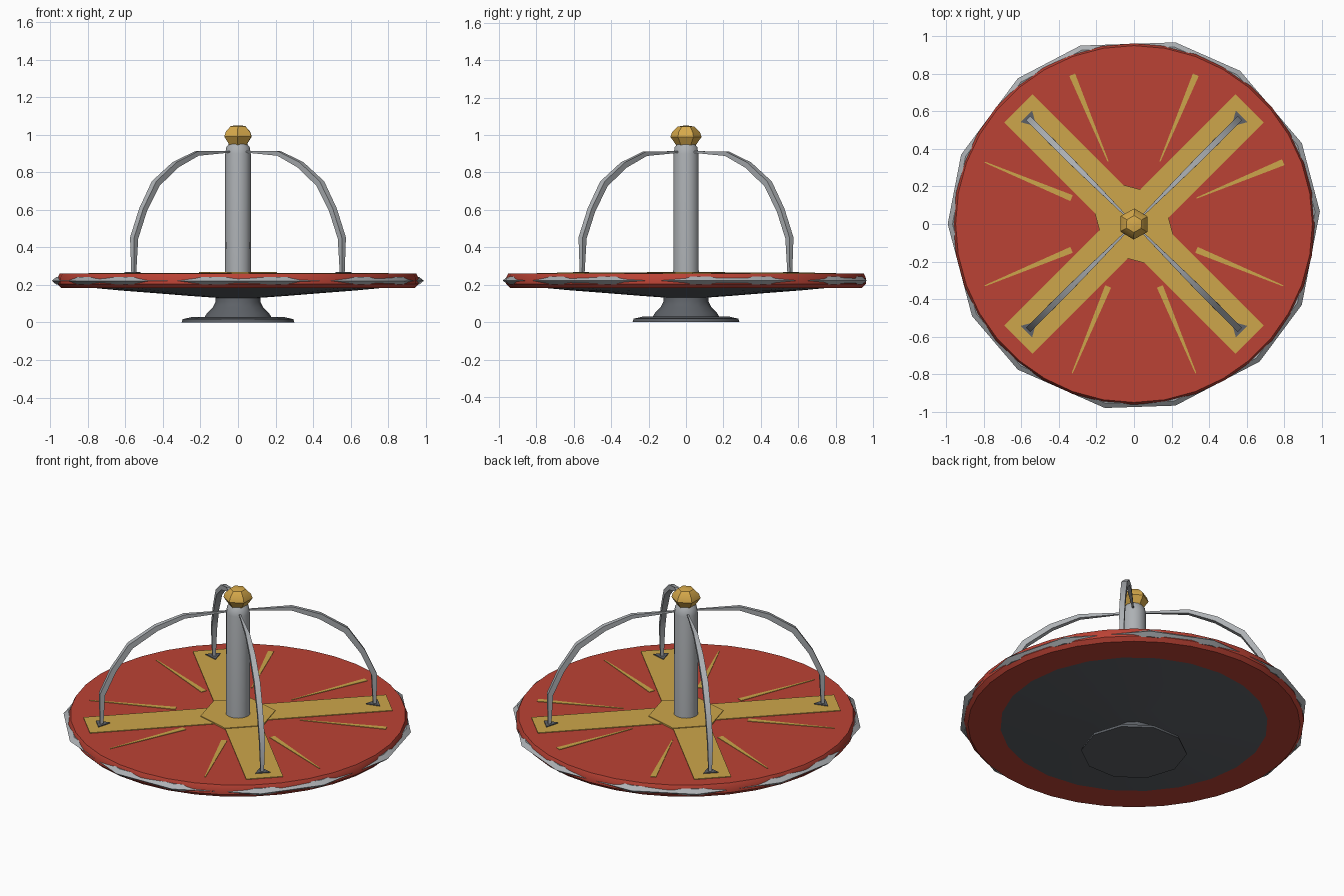
import bpy, bmesh, math
from math import sin, cos, pi, radians
from mathutils import Vector

if "Cube" in bpy.data.objects:
    bpy.data.objects.remove(bpy.data.objects["Cube"])


def mat(name, c):
    m = bpy.data.materials.new(name)
    m.diffuse_color = (*c, 1)
    m.use_nodes = True
    m.node_tree.nodes["Principled BSDF"].inputs["Base Color"].default_value = m.diffuse_color
    return m


RED = mat("red paint", (0.50, 0.055, 0.035))
GOLD = mat("yellow paint", (0.61, 0.38, 0.07))
BRASS = mat("brass", (0.68, 0.40, 0.07))
STEEL = mat("steel", (0.42, 0.44, 0.46))
IRON = mat("dark iron", (0.11, 0.12, 0.135))


def finish(name, bm, material, smooth=None):
    bmesh.ops.recalc_face_normals(bm, faces=bm.faces)
    me = bpy.data.meshes.new(name)
    bm.to_mesh(me)
    bm.free()
    me.materials.append(material)
    ob = bpy.data.objects.new(name, me)
    bpy.context.collection.objects.link(ob)
    if smooth:
        bpy.ops.object.select_all(action='DESELECT')
        bpy.context.view_layer.objects.active = ob
        ob.select_set(True)
        bpy.ops.object.shade_smooth_by_angle(angle=radians(smooth))
    return ob


def skin(bm, rings, closed=False):
    """Bridge successive vertex rings; cap the ends unless closed."""
    rings = [[bm.verts.new(p) for p in r] for r in rings]
    n = len(rings[0])
    for i in range(len(rings) if closed else len(rings) - 1):
        a, b = rings[i], rings[(i + 1) % len(rings)]
        for j in range(n):
            k = (j + 1) % n
            bm.faces.new((a[j], a[k], b[k], b[j]))
    if not closed:
        bm.faces.new(rings[0])
        bm.faces.new(rings[-1])


def lathe(name, profile, sides, material, smooth=35, turn=0.0):
    bm = bmesh.new()
    skin(bm, [[(r * cos(turn + 2 * pi * j / sides), r * sin(turn + 2 * pi * j / sides), z)
               for j in range(sides)] for r, z in profile])
    return finish(name, bm, material, smooth)


def plate(name, outline, z, thick, material):
    """Thin flat shape lying on the deck."""
    bm = bmesh.new()
    skin(bm, [[(x, y, h) for x, y in outline] for h in (z, z + thick)])
    return finish(name, bm, material)


# Foot, pedestal and shallow dish under the deck
lathe("ground_flange", [(0.30, 0), (0.295, 0.018), (0.24, 0.03)], 10, IRON)
lathe("pedestal", [(0.18, 0.025), (0.165, 0.05), (0.135, 0.08), (0.12, 0.11), (0.12, 0.15)], 12, IRON, 40)
lathe("under_dish", [(0.11, 0.131), (0.25, 0.141), (0.45, 0.157), (0.62, 0.17), (0.79, 0.186)], 24, IRON, 40)

# Red round deck
lathe("deck", [(0.78, 0.183), (0.94, 0.183), (0.962, 0.205), (0.962, 0.235), (0.95, 0.26)], 36, RED)

# Coarse tubular rim around the deck edge
bm = bmesh.new()
N = 14
skin(bm, [[((0.955 + 0.037 * cos(b)) * cos(a), (0.955 + 0.037 * cos(b)) * sin(a), 0.222 + 0.022 * sin(b))
           for b in (2 * pi * k / 5 for k in range(5))]
          for a in (2 * pi * (i + 0.5 * (i % 2 == 0) * 0.3) / N for i in range(N))], closed=True)
finish("rim_tube", bm, STEEL, 50)

# Painted cross, hub plate and ray stripes
for i in range(4):
    a = pi / 4 + i * pi / 2
    u, v = Vector((cos(a), sin(a))), Vector((-sin(a), cos(a)))
    plate(f"cross_arm_{i}", [u * 0.12 - v * 0.106, u * 0.87 - v * 0.106,
                             u * 0.87 + v * 0.106, u * 0.12 + v * 0.106], 0.258, 0.006, GOLD)
plate("hub_plate", [(0.215 * cos(radians(45 + 60 * i)), 0.215 * sin(radians(45 + 60 * i)))
                    for i in range(6)][::1], 0.258, 0.01, GOLD)
for i in range(8):
    a = pi / 8 + i * pi / 4
    u, v = Vector((cos(a), sin(a))), Vector((-sin(a), cos(a)))
    w0, w1 = (0.003, 0.017) if i < 3 else (0.017, 0.003)
    plate(f"ray_stripe_{i}", [u * 0.36 - v * w0, u * 0.86 - v * w1,
                              u * 0.86 + v * w1, u * 0.36 + v * w0], 0.258, 0.005, GOLD)

# Centre post and faceted knob
lathe("post", [(0.07, 0.25), (0.068, 0.90), (0.062, 0.935), (0.045, 0.955)], 14, STEEL, 40)
lathe("knob", [(0.045, 0.935), (0.083, 0.99), (0.075, 1.015), (0.045, 1.045), (0.015, 1.05)], 6, BRASS, 30, 0.5)

# Four arched handles with foot brackets; path is (radius, z, tube radius)
path = [(0.785, 0.26, 0.013), (0.782, 0.45, 0.022), (0.715, 0.60, 0.022), (0.62, 0.74, 0.024),
        (0.47, 0.84, 0.022), (0.31, 0.90, 0.017), (0.05, 0.91, 0.006)]
for i in range(4):
    a = pi / 4 + i * pi / 2
    u, v = Vector((cos(a), sin(a), 0)), Vector((-sin(a), cos(a), 0))
    rings = []
    for k, (r, z, t) in enumerate(path):
        p, q = path[max(k - 1, 0)], path[min(k + 1, len(path) - 1)]
        d = (u * (q[0] - p[0]) + Vector((0, 0, q[1] - p[1]))).normalized()
        n = d.cross(v)
        c = u * r + Vector((0, 0, z))
        rings.append([c + (n * cos(b) + v * sin(b)) * t for b in (pi / 4 + j * pi / 2 for j in range(4))])
    bm = bmesh.new()
    skin(bm, rings)
    finish(f"handle_{i}", bm, STEEL, 50)
    f = (u * 0.785).to_2d()
    plate(f"handle_foot_{i}", [f + 0.05 * Vector((cos(a + s), sin(a + s)))
                               for s in (pi / 3, pi, 5 * pi / 3)], 0.26, 0.009, IRON)
